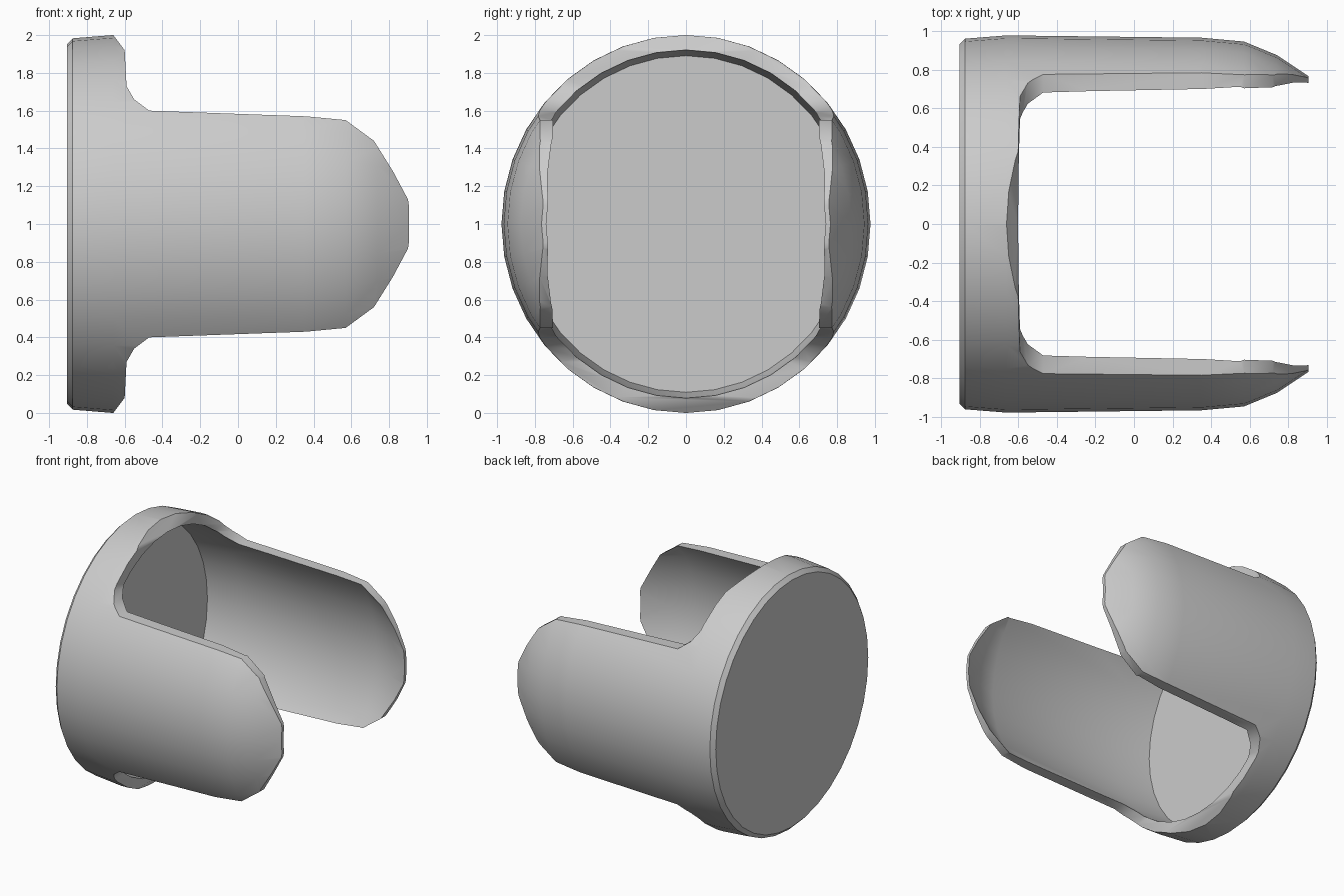
import bpy, bmesh, math
from mathutils import Matrix, Vector

cube = bpy.data.objects.get("Cube")
if cube:
    bpy.data.objects.remove(cube, do_unlink=True)

SIDES = 36
grey = bpy.data.materials.new("plain grey")
grey.use_nodes = True
colour = (0.6, 0.6, 0.6, 1)
grey.diffuse_color = colour
grey.node_tree.nodes["Principled BSDF"].inputs["Base Color"].default_value = colour


def make_object(name, bm):
    bmesh.ops.recalc_face_normals(bm, faces=bm.faces)
    mesh = bpy.data.meshes.new(name)
    bm.to_mesh(mesh)
    bm.free()
    mesh.materials.append(grey)
    obj = bpy.data.objects.new(name, mesh)
    bpy.context.collection.objects.link(obj)
    return obj


def lathe(name, profile):
    """Turn an (x, radius) profile around the x axis."""
    bm = bmesh.new()
    verts = [bm.verts.new((x, r, 0)) for x, r in profile]
    edges = [bm.edges.new(pair) for pair in zip(verts, verts[1:])]
    bmesh.ops.spin(bm, geom=verts + edges, cent=(0, 0, 0), axis=(1, 0, 0),
                   angle=math.tau, steps=SIDES)
    bmesh.ops.remove_doubles(bm, verts=bm.verts, dist=0.001)
    # slightly taller than deep, raised to rest on the ground
    bm.transform(Matrix.Translation((0, 0, 1)) @ Matrix.Diagonal((1, 1, 1.024, 1)))
    return make_object(name, bm)


def extrude_outline(name, points, depth):
    """Extrude an (x, z) outline along y."""
    bm = bmesh.new()
    face = bm.faces.new([bm.verts.new((x, -depth, z)) for x, z in points])
    grown = bmesh.ops.extrude_face_region(bm, geom=[face])["geom"]
    moved = [v for v in grown if isinstance(v, bmesh.types.BMVert)]
    bmesh.ops.translate(bm, verts=moved, vec=Vector((0, 2 * depth, 0)))
    return make_object(name, bm)


# Thin cup: outer wall, inward-curled end, inner wall and floor
outer = [(-0.905, 0), (-0.905, 0.93), (-0.875, 0.96), (-0.66, 0.977), (0.35, 0.965),
         (0.57, 0.945), (0.74, 0.875), (0.905, 0.765)]
inner = [(0.905, 0.74), (0.72, 0.83), (0.55, 0.895), (-0.6, 0.90), (-0.87, 0.87), (-0.87, 0)]
cup = lathe("cup_with_two_prongs", outer + inner)

# Side outline: full rim, filleted into two rounded prongs
upper = [(-1, 1.1), (-0.68, 1.1), (-0.66, 1.0), (-0.6, 0.92), (-0.59, 0.73),
         (-0.55, 0.66), (-0.47, 0.60), (0.36, 0.57), (0.57, 0.55), (0.72, 0.44),
         (0.82, 0.28), (0.9, 0.13), (0.92, 0)]
outline = [(x, 1 + z) for x, z in upper]
outline += [(x, 1 - z) for x, z in reversed(upper[:-1])]
cutter = extrude_outline("side_outline_cutter", outline, 1.2)
cutter.hide_render = True

bpy.context.view_layer.objects.active = cup
trim = cup.modifiers.new("trim", "BOOLEAN")
trim.operation = "INTERSECT"
trim.solver = "EXACT"
trim.object = cutter
bpy.ops.object.modifier_apply(modifier=trim.name)
bpy.data.objects.remove(cutter, do_unlink=True)

bpy.ops.object.select_all(action="DESELECT")
cup.select_set(True)
bpy.ops.object.shade_smooth_by_angle(angle=math.radians(35))
